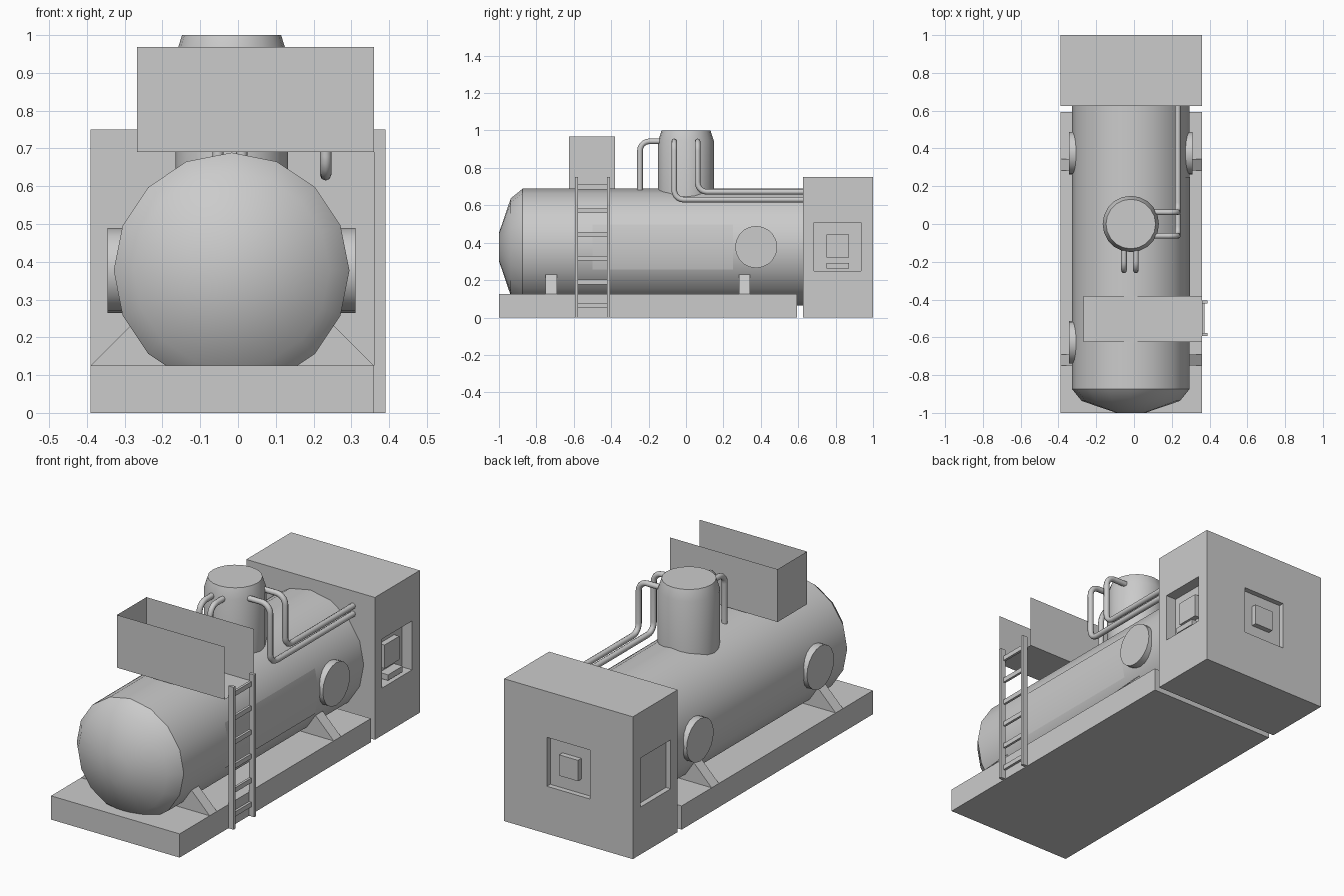
import bpy, bmesh, math
from mathutils import Vector, Matrix

if "Cube" in bpy.data.objects:
    bpy.data.objects.remove(bpy.data.objects["Cube"])

CX = -0.017   # tank axis x
CZ = 0.377    # tank axis z
R = 0.312     # tank radius


def make(name, verts, faces, smooth=None):
    me = bpy.data.meshes.new(name)
    me.from_pydata([tuple(v) for v in verts], [], faces)
    bm = bmesh.new()
    bm.from_mesh(me)
    bmesh.ops.recalc_face_normals(bm, faces=bm.faces)
    bm.to_mesh(me)
    bm.free()
    ob = bpy.data.objects.new(name, me)
    bpy.context.collection.objects.link(ob)
    if smooth:
        bpy.ops.object.select_all(action='DESELECT')
        ob.select_set(True)
        bpy.context.view_layer.objects.active = ob
        bpy.ops.object.shade_smooth_by_angle(angle=math.radians(smooth))
    return ob


def box(name, x, y, z):
    v = [(a, b, c) for a in x for b in y for c in z]
    f = [(0, 1, 3, 2), (4, 6, 7, 5), (0, 4, 5, 1), (2, 3, 7, 6), (0, 2, 6, 4), (1, 5, 7, 3)]
    return make(name, v, f)


def lathe(name, profile, n, origin, rot=None, smooth=35):
    """Revolve (radius, height) pairs about local z, with both ends capped."""
    rot = rot or Matrix.Identity(3)
    v = [Vector(origin) + rot @ Vector((r * math.cos(2 * math.pi * i / n),
                                        r * math.sin(2 * math.pi * i / n), h))
         for r, h in profile for i in range(n)]
    f = [(k * n + i, k * n + (i + 1) % n, (k + 1) * n + (i + 1) % n, (k + 1) * n + i)
         for k in range(len(profile) - 1) for i in range(n)]
    f += [tuple(range(n)), tuple(range((len(profile) - 1) * n, len(profile) * n))]
    return make(name, v, f, smooth)


def pipe(name, pts, bend=0.05, rad=0.015):
    """Round pipe along a path with filleted corners."""
    pts = [Vector(p) for p in pts]
    path = [pts[0]]
    for a, b, c in zip(pts, pts[1:], pts[2:]):
        u, w = (a - b).normalized(), (c - b).normalized()
        o = b + (u + w) * bend
        for i in range(6):
            t = i / 5 * math.pi / 2
            path.append(o - w * bend * math.cos(t) - u * bend * math.sin(t))
    path.append(pts[-1])
    cu = bpy.data.curves.new(name, 'CURVE')
    cu.dimensions = '3D'
    cu.bevel_depth = rad
    cu.bevel_resolution = 2
    sp = cu.splines.new('POLY')
    sp.points.add(len(path) - 1)
    for p, co in zip(sp.points, path):
        p.co = (*co, 1)
    ob = bpy.data.objects.new(name, cu)
    bpy.context.collection.objects.link(ob)


# Base skid
box("base_skid", (-0.39, 0.36), (-1, 0.593), (0, 0.125))

# Main tank with domed front end
to_y = Matrix.Rotation(math.radians(-90), 3, 'X')
lathe("tank", [(0.075, -1), (0.26, -0.937), (R, -0.873), (R, 0.64)], 16, (CX, 0, CZ), to_y)

# Side panel lying on the tank
ring = [(CX + (R + 0.002) * math.cos(a), CZ + (R + 0.002) * math.sin(a))
        for a in (-math.pi / 8, 0, math.pi / 8)]
make("tank_side_panel", [(x, y, z) for x, z in ring for y in (-0.5, 0.25)],
     [(0, 1, 3, 2), (2, 3, 5, 4)], 35)

# Saddles under the tank
for i, (y0, y1) in enumerate([(-0.75, -0.69), (0.283, 0.343)]):
    prof = [(-0.39, 0.125), (-0.283, 0.232), (0.253, 0.232), (0.36, 0.125)]
    make(f"saddle_{i}", [(x, y, z) for y in (y0, y1) for x, z in prof],
         [(0, 1, 2, 3), (4, 5, 6, 7)] + [(k, (k + 1) % 4, (k + 1) % 4 + 4, k + 4) for k in range(4)])

# Round hatches on the tank sides
to_x = Matrix.Rotation(math.radians(90), 3, 'Y')
for i, (s, y) in enumerate([(1, 0.375), (-1, 0.375), (-1, -0.627)]):
    lathe(f"side_hatch_{i}", [(0.1125, s * 0.24), (0.1125, s * 0.328)], 20, (CX, y, CZ), to_x)

# Steam dome
lathe("top_dome", [(0.149, 0.6), (0.149, 0.945), (0.131, 1.0)], 20, (CX, 0, 0), smooth=25)

# Pipes from the dome
for i, x in enumerate((-0.053, 0.01)):
    pipe(f"front_pipe_{i}", [(x, -0.1, 0.942), (x, -0.246, 0.942), (x, -0.246, 0.66)])
for i, (y, z) in enumerate([(-0.063, 0.63), (0.062, 0.672)]):
    pipe(f"side_pipe_{i}", [(0.08, y, 0.942), (0.232, y, 0.942), (0.232, y, z), (0.232, 0.64, z)])

# Open-topped platform, open on the ladder side
px, py, pz = (-0.268, 0.36), (-0.625, -0.38), (0.69, 0.968)
pv = [(a, b, c) for a in px for b in py for c in pz]
make("platform", pv, [(0, 1, 3, 2), (0, 4, 5, 1), (2, 3, 7, 6), (0, 2, 6, 4)])

# Ladder
for i, y in enumerate((-0.594, -0.422)):
    box(f"ladder_rail_{i}", (0.36, 0.39), (y, y + 0.016), (0, 0.75))
for i in range(6):
    z = 0.05 + 0.127 * i
    box(f"ladder_rung_{i}", (0.36, 0.373), (-0.58, -0.42), (z, z + 0.025))

# Rear cabin with recessed windows
cabin = box("rear_cabin", (-0.39, 0.36), (0.626, 1), (0, 0.75))
wy, wx, wz = (0.684, 0.936), (-0.141, 0.111), (0.25, 0.508)
cutters = [box("cut_right", (0.3, 0.5), wy, wz),
           box("cut_left", (-0.5, -0.362), wy, wz),
           box("cut_back", wx, (0.972, 1.2), wz)]
bpy.context.view_layer.objects.active = cabin
for c in cutters:
    c.hide_render = True
    m = cabin.modifiers.new(c.name, 'BOOLEAN')
    m.operation = 'DIFFERENCE'
    m.solver = 'EXACT'
    m.object = c
    bpy.ops.object.modifier_apply(modifier=m.name)
    bpy.data.objects.remove(c)

# Fittings inside the recesses
box("right_window_block", (0.29, 0.33), (0.75, 0.872), (0.32, 0.444))
box("right_window_ledge", (0.29, 0.35), (0.75, 0.872), (0.262, 0.292))
box("back_window_block", (-0.07, 0.04), (0.96, 1.0), (0.325, 0.435))
